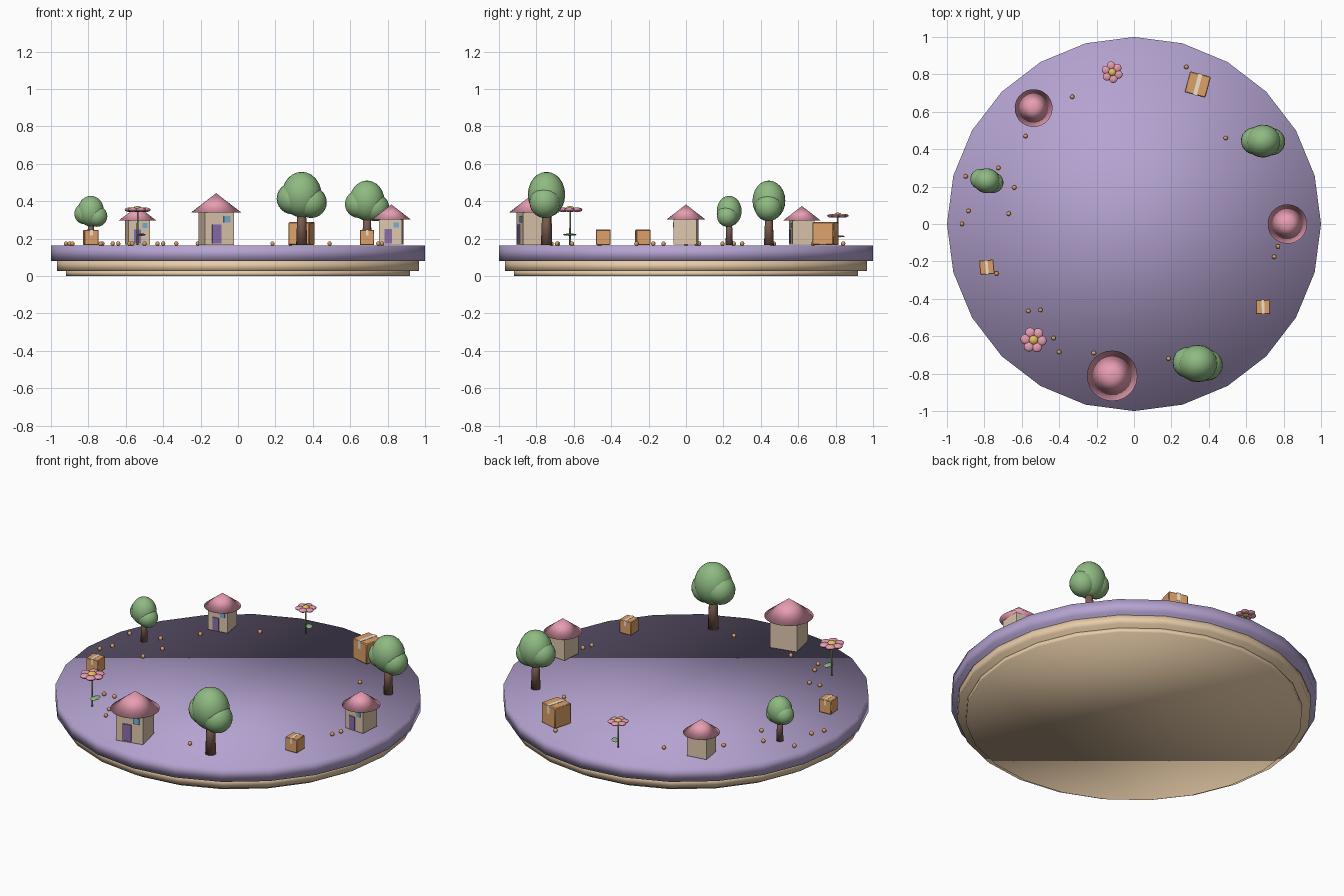
import bpy, bmesh
from math import cos, sin, pi, radians
from mathutils import Matrix

if "Cube" in bpy.data.objects:
    bpy.data.objects.remove(bpy.data.objects["Cube"])

GROUND = 0.168


def mat(name, rgb):
    # picked screen colour converted to linear
    m = bpy.data.materials.new(name)
    m.diffuse_color = (*[((c + 0.055) / 1.055) ** 2.4 for c in rgb], 1)
    m.use_nodes = True
    m.node_tree.nodes["Principled BSDF"].inputs["Base Color"].default_value = m.diffuse_color
    return m


PURPLE = mat("purple", (0.71, 0.64, 0.82))
CREAM = mat("cream", (0.91, 0.80, 0.66))
WALL = mat("wall", (0.87, 0.78, 0.68))
PINK = mat("pink", (0.91, 0.62, 0.70))
DOOR = mat("door_purple", (0.54, 0.43, 0.68))
BLUE = mat("window_blue", (0.45, 0.69, 0.83))
GREEN = mat("leaf_green", (0.56, 0.73, 0.51))
BROWN = mat("bark", (0.48, 0.36, 0.31))
ORANGE = mat("cardboard", (0.87, 0.63, 0.41))
TAPE = mat("tape", (0.94, 0.89, 0.80))
GOLD = mat("gold", (0.90, 0.75, 0.38))


def finish(name, bm, material, xf, angle=40):
    bm.transform(xf)
    bmesh.ops.recalc_face_normals(bm, faces=bm.faces)
    me = bpy.data.meshes.new(name)
    bm.to_mesh(me)
    bm.free()
    ob = bpy.data.objects.new(name, me)
    bpy.context.collection.objects.link(ob)
    me.materials.append(material)
    bpy.ops.object.select_all(action='DESELECT')
    ob.select_set(True)
    bpy.context.view_layer.objects.active = ob
    if angle >= 180:
        bpy.ops.object.shade_smooth()
    else:
        bpy.ops.object.shade_smooth_by_angle(angle=radians(angle))
    return ob


def local(loc, size):
    return Matrix.Translation(loc) @ Matrix.Diagonal((*size, 1))


def boxes(name, parts, material, xf, bevel=0):
    bm = bmesh.new()
    for loc, size in parts:
        bmesh.ops.create_cube(bm, size=1, matrix=local(loc, size))
    if bevel:
        bmesh.ops.bevel(bm, geom=bm.edges[:], offset=bevel, segments=1, affect='EDGES')
    return finish(name, bm, material, xf)


def balls(name, parts, material, xf, u=20, v=12):
    bm = bmesh.new()
    for loc, radii in parts:
        bmesh.ops.create_uvsphere(bm, u_segments=u, v_segments=v, radius=1,
                                  matrix=local(loc, radii))
    return finish(name, bm, material, xf)


def lathe(name, profile, material, xf, sides=24):
    # revolve (radius, height) points; radius 0 becomes a pole; smooth all over
    bm = bmesh.new()
    rings = []
    for r, z in profile:
        n = sides if r > 0 else 1
        rings.append([bm.verts.new((r * cos(2 * pi * i / sides), r * sin(2 * pi * i / sides), z))
                      for i in range(n)])
    for a, b in zip(rings, rings[1:]):
        for i in range(sides):
            j = (i + 1) % sides
            bm.faces.new((a[i], a[j], b[j], b[i]) if len(b) > 1 else (a[i], a[j], b[0]))
    bm.faces.new(rings[0][::-1])
    if len(rings[-1]) > 1:
        bm.faces.new(rings[-1])
    return finish(name, bm, material, xf, 180)


def house(xf):
    boxes("house_walls", [((0, 0, 0.087), (0.158, 0.158, 0.176))], WALL, xf)
    lathe("house_roof", [(0.135, 0.171), (0, 0.275)], PINK, xf)
    boxes("house_door", [((-0.015, -0.08, 0.057), (0.05, 0.012, 0.1))], DOOR, xf)
    boxes("house_window", [((0.04, -0.08, 0.135), (0.036, 0.012, 0.036))], BLUE, xf)


def tree(xf):
    lathe("tree_trunk", [(0.03, -0.003), (0.022, 0.2)], BROWN, xf, 12)
    balls("tree_crown", [((0, 0, 0.267), (0.106, 0.1, 0.122)),
                         ((-0.05, 0.006, 0.246), (0.084, 0.083, 0.084)),
                         ((0.05, -0.008, 0.226), (0.084, 0.083, 0.084))], GREEN, xf)


def parcel(xf):
    boxes("box_body", [((0, 0, 0.056), (0.11, 0.11, 0.116))], ORANGE, xf, 0.004)
    boxes("box_tape", [((0, 0, 0.114), (0.02, 0.113, 0.003)),
                       ((0, -0.055, 0.092), (0.02, 0.003, 0.046)),
                       ((0, 0.055, 0.092), (0.02, 0.003, 0.046))], TAPE, xf)


def flower(xf):
    lathe("flower_stem", [(0.005, -0.003), (0.004, 0.185)], GREEN, xf, 8)
    petals = [((0.043 * cos(i * pi / 3), 0.043 * sin(i * pi / 3), 0.186), (0.027, 0.027, 0.012))
              for i in range(6)]
    balls("flower_petals", petals, PINK, xf, 14, 8)
    balls("flower_heart", [((0, 0, 0.19), (0.025, 0.025, 0.016))], GOLD, xf, 14, 8)
    balls("flower_leaf", [((0.022, 0, 0.053), (0.022, 0.036, 0.006))], GREEN, xf, 14, 8)


# stepped round platform
lathe("platform_foot", [(0.92, 0), (0.92, 0.028)], CREAM, Matrix())
lathe("platform_middle", [(0.967, 0.027), (0.967, 0.082)], CREAM, Matrix())
lathe("platform_top", [(1, 0.081), (1, 0.162)], PURPLE, Matrix())

# eleven items evenly spaced on a ring: (builder, scale, turn in degrees)
ring = [(house, 0.78, -4), (tree, 0.88, 5), (parcel, 1.05, -15), (flower, 0.83, 40),
        (house, 0.75, 9), (tree, 0.67, -8), (parcel, 0.69, 5), (flower, 1.0, -5),
        (house, 1.0, 13), (tree, 1.0, 0), (parcel, 0.69, 1)]
for i, (build, s, turn) in enumerate(ring):
    a = 2 * pi * i / len(ring)
    build(Matrix.Translation((0.82 * cos(a), 0.82 * sin(a), GROUND))
          @ Matrix.Rotation(radians(turn), 4, 'Z') @ Matrix.Scale(s, 4))

# scattered pebbles
spots = [(.28, .84), (-.33, .68), (-.58, .47), (.49, .46), (-.725, .30), (-.90, .255),
         (-.64, .195), (-.67, .055), (-.885, .07), (-.92, 0), (-.735, -.265), (-.565, -.465),
         (-.50, -.46), (-.43, -.61), (-.40, -.685), (-.215, -.69), (.185, -.72),
         (.77, -.12), (.75, -.175)]
balls("pebbles", [((x, y, 0.173), (0.012, 0.012, 0.012)) for x, y in spots],
      ORANGE, Matrix(), 10, 6)
